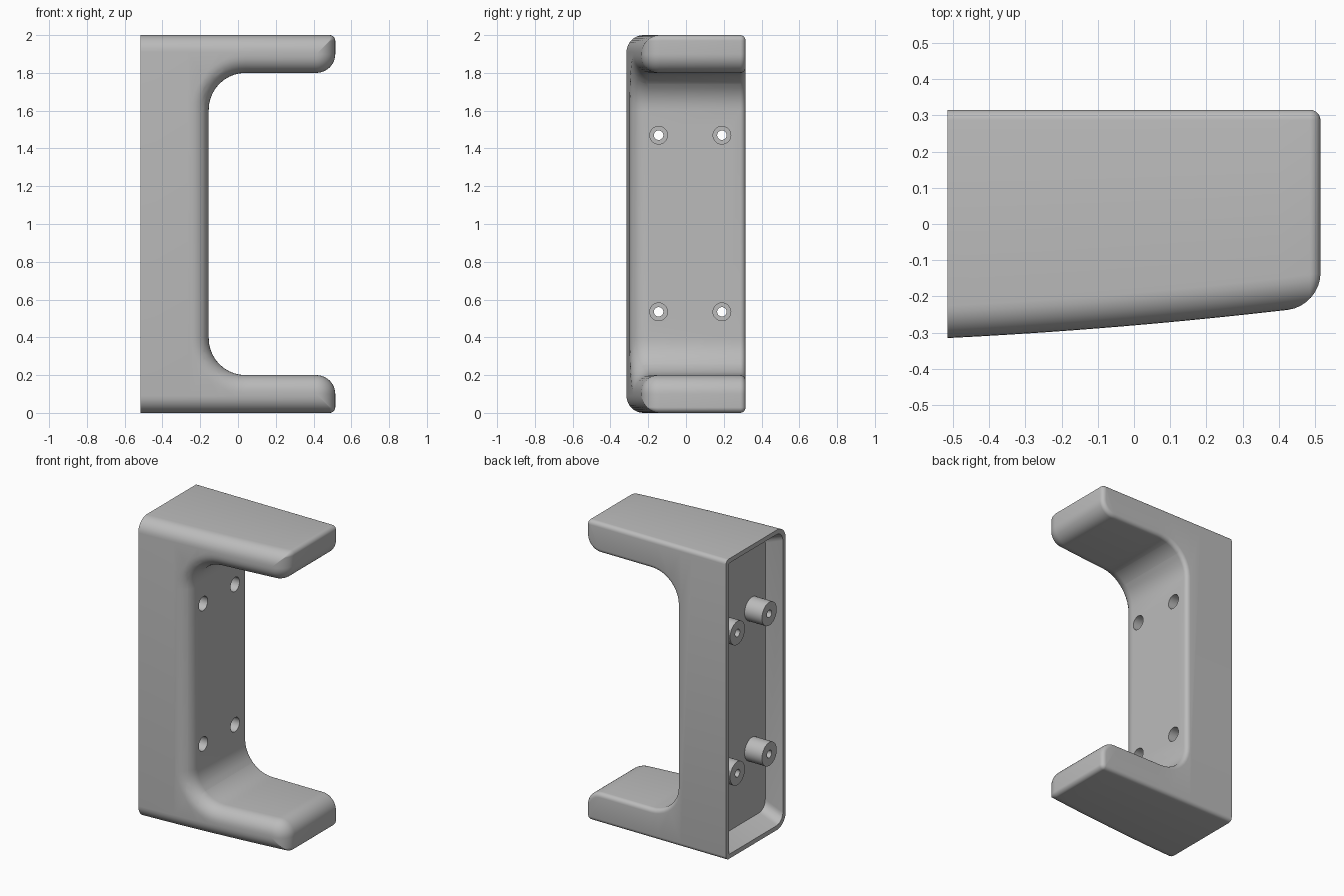
import bpy, bmesh
from math import sin, cos, pi
from mathutils import Vector, Matrix

cube = bpy.data.objects.get("Cube")
if cube:
    bpy.data.objects.remove(cube, do_unlink=True)

LEFT, RIGHT, INNER, ARM = -0.515, 0.515, -0.155, 0.2
FLOOR = -0.385          # floor of the rear pocket

grey = bpy.data.materials.new("plain grey")
grey.use_nodes = True
grey.diffuse_color = (0.5, 0.5, 0.5, 1)
grey.node_tree.nodes["Principled BSDF"].inputs["Base Color"].default_value = (0.5, 0.5, 0.5, 1)


def rounded(corners, steps=10):
    """Closed outline from (u, v, radius) corners, with an arc at each corner."""
    out = []
    for i, (u, v, r) in enumerate(corners):
        p = Vector((u, v))
        if r == 0:
            out.append(p)
            continue
        a = (Vector(corners[i - 1][:2]) - p).normalized()
        b = (Vector(corners[(i + 1) % len(corners)][:2]) - p).normalized()
        centre = p + (a + b) * r
        for k in range(steps + 1):
            t = k / steps * pi / 2
            out.append(centre - b * r * cos(t) - a * r * sin(t))
    return out


def loft(bm, rings):
    """Skin a list of equal rings and cap both ends."""
    loops = [[bm.verts.new(p) for p in ring] for ring in rings]
    n = len(loops[0])
    for a, b in zip(loops, loops[1:]):
        for i in range(n):
            j = (i + 1) % n
            bm.faces.new((a[i], a[j], b[j], b[i]))
    bm.faces.new(loops[0])
    bm.faces.new(loops[-1])


def finish(name, bm):
    bmesh.ops.recalc_face_normals(bm, faces=bm.faces)
    mesh = bpy.data.meshes.new(name)
    bm.to_mesh(mesh)
    bm.free()
    mesh.materials.append(grey)
    obj = bpy.data.objects.new(name, mesh)
    bpy.context.collection.objects.link(obj)
    return obj


def rods(bm, radius, x0, x1, sides=32):
    """Four rods along x at the screw positions."""
    for y in (-0.145, 0.19):
        for z in (0.535, 1.47):
            m = Matrix.Translation(((x0 + x1) / 2, y, z)) @ Matrix.Rotation(pi / 2, 4, 'Y')
            bmesh.ops.create_cone(bm, cap_ends=True, segments=sides, radius1=radius,
                                  radius2=radius, depth=x1 - x0, matrix=m)


def c_ring(d, y):
    """C outline inset by d; the open left side stays in place."""
    half = [(LEFT, d, 0),
            (RIGHT - d, d, max(0.03 - d, 0.002)),
            (RIGHT - d, ARM - d, max(0.1 - d, 0.002)),
            (INNER - d, ARM - d, 0.195 + d)]
    corners = half + [(u, 2 - v, r) for u, v, r in reversed(half)]
    return [(p.x, y, p.y) for p in rounded(corners)]


# Bracket body: C profile with a broad front round and a small back round
FRONT, BACK, BIG, SMALL = -0.315, 0.315, 0.09, 0.028
rings = []
for k in range(9):
    t = (1 - k / 8) * pi / 2
    rings.append(c_ring(BIG * (1 - cos(t)), FRONT + BIG * (1 - sin(t))))
for k in range(6):
    t = k / 5 * pi / 2
    rings.append(c_ring(SMALL * (1 - cos(t)), BACK - SMALL * (1 - sin(t))))
bm = bmesh.new()
loft(bm, rings)

# Slice across x, then sweep the front back towards the arm tips
for k in range(1, 12):
    bmesh.ops.bisect_plane(bm, geom=bm.verts[:] + bm.edges[:] + bm.faces[:],
                           plane_co=(LEFT + k * 0.0833, 0, 0), plane_no=(1, 0, 0))
for v in bm.verts:
    if v.co.y < 0:
        t = v.co.x - LEFT
        v.co.y += 0.05 * t + 0.035 * t * t
body = finish("bracket_body", bm)

# Rear pocket with sloped ends and rounded front corners
def pocket_ring(x, end):
    corners = [(-0.285, end, 0.065), (0.285, end, 0.01),
               (0.285, 2 - end, 0.01), (-0.285, 2 - end, 0.065)]
    return [(x, p.x, p.y) for p in rounded(corners, 6)]

bm = bmesh.new()
loft(bm, [pocket_ring(LEFT - 0.1, 0.03), pocket_ring(LEFT, 0.03), pocket_ring(FLOOR, 0.08)])
pocket = finish("pocket_cutter", bm)

# Screw bosses, counterbores and through holes
bm = bmesh.new()
rods(bm, 0.078, LEFT + 0.002, FLOOR + 0.03)
bosses = finish("screw_bosses", bm)
bm = bmesh.new()
rods(bm, 0.047, FLOOR + 0.005, 0.0)
bores = finish("counterbore_cutter", bm)
bm = bmesh.new()
rods(bm, 0.025, LEFT - 0.1, 0.05)
holes = finish("hole_cutter", bm)

bpy.context.view_layer.objects.active = body
for tool, mode in ((pocket, 'DIFFERENCE'), (bosses, 'UNION'),
                   (bores, 'DIFFERENCE'), (holes, 'DIFFERENCE')):
    mod = body.modifiers.new(tool.name, 'BOOLEAN')
    mod.operation = mode
    mod.solver = 'EXACT'
    mod.object = tool
    bpy.ops.object.modifier_apply(modifier=mod.name)
    bpy.data.objects.remove(tool, do_unlink=True)

for o in bpy.context.selected_objects:
    o.select_set(False)
body.select_set(True)
bpy.ops.object.shade_smooth_by_angle(angle=pi / 6)
